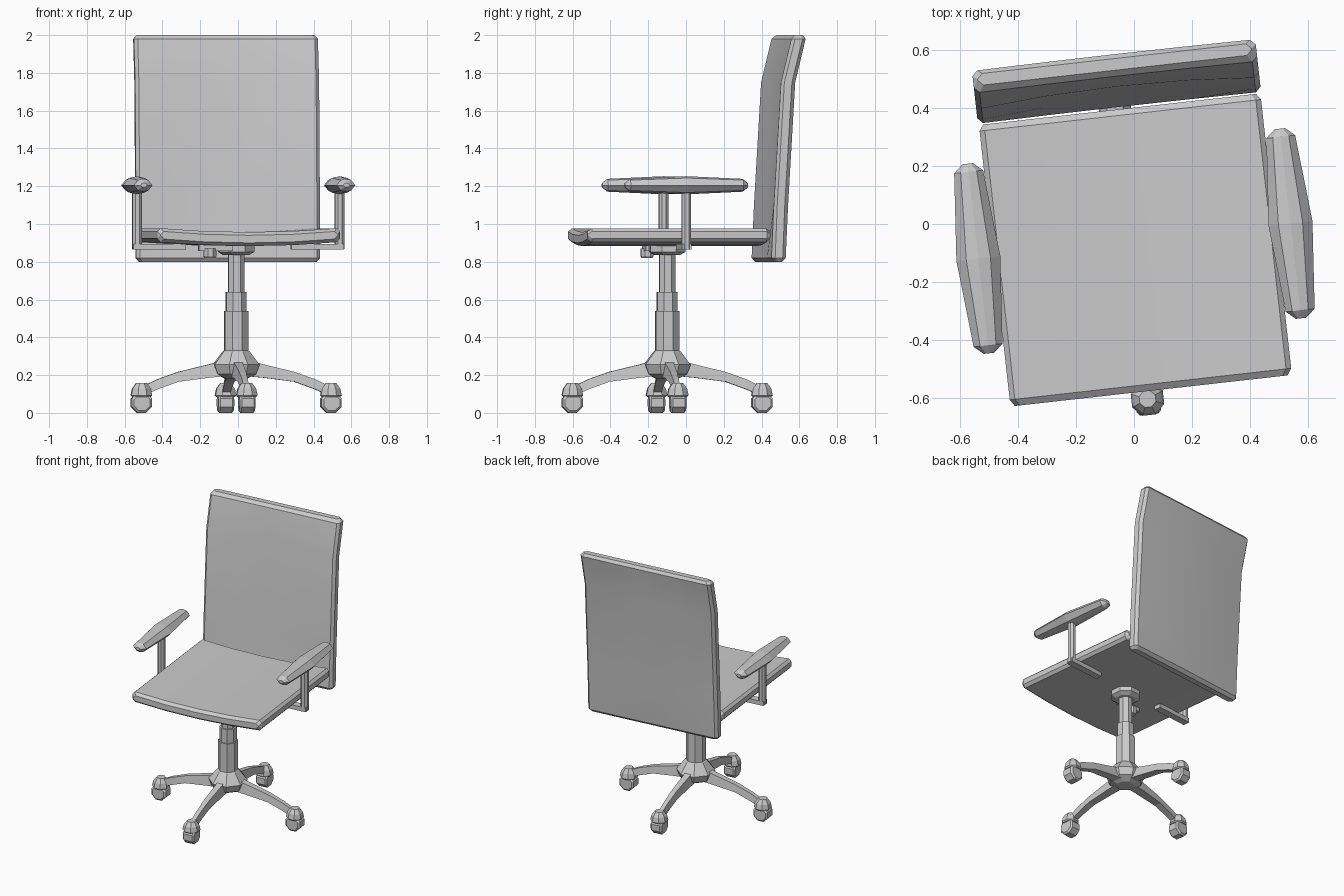
import bpy, bmesh
from math import sin, cos, pi, radians
from mathutils import Matrix, Vector

if "Cube" in bpy.data.objects:
    bpy.data.objects.remove(bpy.data.objects["Cube"])

# whole chair is turned slightly about its column
CHAIR = Matrix.Translation((-0.01, -0.10, 0)) @ Matrix.Rotation(radians(6.4), 4, 'Z')
UPPER = Matrix.Translation((0.016, 0, 0))      # seat, back and arms sit a little to the right


def loft(name, rings, place=Matrix(), smooth=False):
    """Skin a list of equal-length rings and cap both ends."""
    bm = bmesh.new()
    vs = [[bm.verts.new(p) for p in ring] for ring in rings]
    n = len(vs[0])
    for a, b in zip(vs, vs[1:]):
        for i in range(n):
            j = (i + 1) % n
            bm.faces.new((a[i], a[j], b[j], b[i]))
    bm.faces.new(vs[0])
    bm.faces.new(vs[-1])
    bmesh.ops.recalc_face_normals(bm, faces=bm.faces)
    bm.transform(CHAIR @ place)
    me = bpy.data.meshes.new(name)
    bm.to_mesh(me)
    bm.free()
    ob = bpy.data.objects.new(name, me)
    bpy.context.collection.objects.link(ob)
    if smooth:
        bpy.ops.object.select_all(action='DESELECT')
        ob.select_set(True)
        bpy.context.view_layer.objects.active = ob
        bpy.ops.object.shade_smooth_by_angle(angle=radians(25))
    return ob


def turned(name, profile, place=Matrix(), n=8):
    """Stack of n-gons from (radius, z) pairs; radius is measured to the flats' corners."""
    return loft(name, [[(r * cos(2 * pi * (i + .5) / n), r * sin(2 * pi * (i + .5) / n), z)
                        for i in range(n)] for r, z in profile], place)


def box(name, x0, x1, y0, y1, z0, z1, place=Matrix()):
    return loft(name, [[(x0, y0, z), (x1, y0, z), (x1, y1, z), (x0, y1, z)]
                       for z in (z0, z1)], place)


def pad_section(w, h, sag, c=0.018):
    """Chamfered slab outline as (x, offset), dipping by sag in the middle."""
    xs = [-w + c, -w * .5, 0, w * .5, w - c]
    d = lambda x: -sag * (1 - (x / w) ** 2)
    return ([(x, h + d(x)) for x in xs] + [(w, h - c), (w, c - h)] +
            [(x, -h + d(x)) for x in reversed(xs)] + [(-w, c - h), (-w, h - c)])


# seat
loft("seat", [[(x, y, 0.942 + o) for x, o in pad_section(w, h, 0.022)]
              for y, w, h in ((-.478, .472, .02), (-.455, .487, .037),
                              (.475, .487, .037), (.496, .472, .02))], UPPER, True)

# backrest
back = [(.80, .538, .474, .02, 0), (.82, .539, .49, .038, .003), (1.10, .55, .49, .038, .025),
        (1.75, .588, .49, .038, .025), (1.98, .645, .49, .038, .003), (2.0, .651, .474, .02, 0)]
loft("backrest", [[(x, y - o, z) for x, o in pad_section(w, h, s)]
                  for z, y, w, h, s in back], UPPER, True)

# armrests with posts and brackets
for side, label in ((-1, "left"), (1, "right")):
    at = UPPER @ Matrix.Translation((side * .54, .04, 0))
    rings = []
    for y, w, h in ((-.328, .018, .012), (-.30, .05, .034), (0, .076, .048),
                    (.30, .05, .034), (.328, .018, .012)):
        rings.append([(w * a, y, 1.205 + h * b) for a, b in
                      ((1, 0), (.55, .8), (0, 1), (-.55, .8), (-1, 0), (-.55, -.8), (0, -1), (.55, -.8))])
    loft(label + "_armrest", rings, at)
    turned(label + "_arm_post", [(.027, .868), (.027, 1.18)], at)
    inner, outer = sorted((-side * .26, side * .02))
    box(label + "_arm_bracket", inner, outer, -.025, .025, .864, .895, at)

# tilt plate and height lever
turned("seat_plate", [(.07, .835), (.10, .852), (.10, .90)])
box("lever_bar", -.21, -.03, -.11, -.07, .858, .895)
turned("lever_knob", [(.03, .82), (.036, .83), (.036, .87)], Matrix.Translation((-.15, -.09, 0)))

# gas lift column
turned("column", [(.067, .30), (.067, .54), (.058, .54), (.058, .64), (.046, .64), (.046, .85)])

# base hub
turned("base_hub", [(.06, .18), (.11, .205), (.13, .255), (.075, .325), (.06, .335)])

# four legs with castors
for k in range(4):
    turn = Matrix.Rotation(k * pi / 2, 4, 'Z')
    path = [(.05, .195, .285, .034), (.14, .187, .258, .032), (.31, .165, .217, .026),
            (.42, .125, .178, .022), (.51, .085, .135, .02)]
    loft(f"leg_{k + 1}", [[(r, -w, lo), (r, w, lo), (r, w * .7, hi), (r, -w * .7, hi)]
                          for r, lo, hi, w in path], turn)
    end = turn @ Matrix.Translation((.505, 0, 0))
    turned(f"castor_cap_{k + 1}", [(.052, .085), (.06, .093), (.052, .128), (.03, .158)], end)
    axle = end @ Matrix.Translation((0, 0, .054)) @ Matrix.Rotation(pi / 2, 4, 'X')
    turned(f"castor_wheel_{k + 1}", [(.046, -.042), (.058, -.032), (.058, .032), (.046, .042)], axle)
